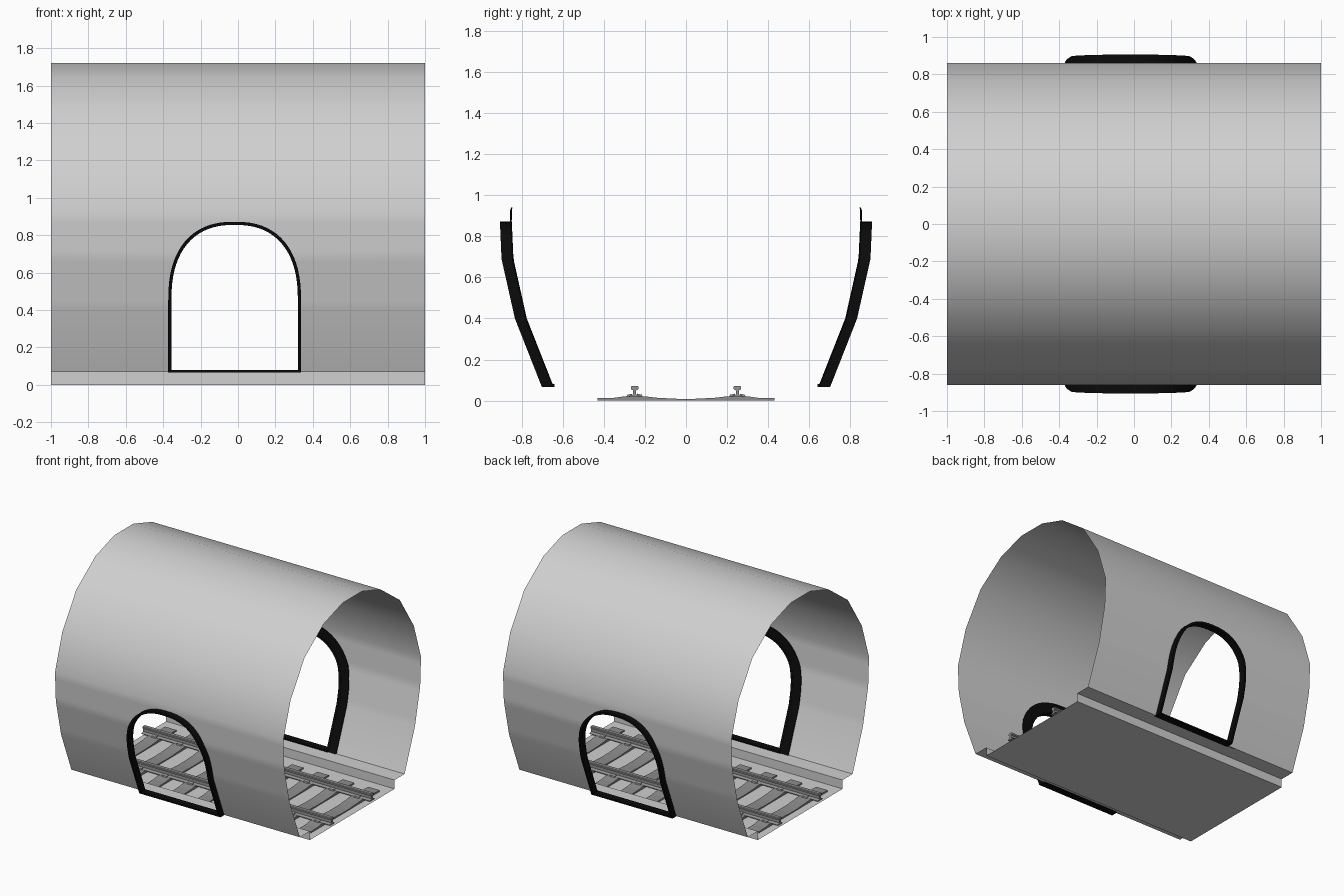
import bpy, bmesh, math

if "Cube" in bpy.data.objects:
    bpy.data.objects.remove(bpy.data.objects["Cube"], do_unlink=True)


def material(name, value):
    m = bpy.data.materials.new(name)
    m.use_nodes = True
    color = (value, value, value, 1)
    m.diffuse_color = color
    bsdf = next(n for n in m.node_tree.nodes if n.type == 'BSDF_PRINCIPLED')
    bsdf.inputs["Base Color"].default_value = color
    return m


SHELL = material("light grey", 0.63)
STEEL = material("steel grey", 0.29)
CONCRETE = material("sleeper grey", 0.27)
BLACK = material("black", 0.003)

# Half cross-section of the tunnel lining, (y, z) from floor to crown
PROFILE = [(0.655, 0.07), (0.785, 0.40), (0.85, 0.69), (0.86, 0.92),
           (0.77, 1.20), (0.595, 1.47), (0.355, 1.645), (0.12, 1.72)]
CX, SPRING, HALF_W, RISE, POWER = -0.018, 0.45, 0.338, 0.405, 2.4
BASE = PROFILE[0][1]


def wall_y(z):
    for (y0, z0), (y1, z1) in zip(PROFILE, PROFILE[1:]):
        if z <= z1:
            return y0 + (y1 - y0) * (z - z0) / (z1 - z0)
    return PROFILE[-1][0]


def half_arch(margin, steps=18):
    """Half outline of the doorway as (half width, z), sill to crown."""
    w, h = HALF_W + margin, RISE + margin
    pts = [(w, BASE), (w, PROFILE[1][1])]
    for i in range(steps + 1):
        t = math.pi / 2 * i / steps
        pts.append((w * max(0, math.cos(t)) ** (2 / POWER),
                    SPRING + h * math.sin(t) ** (2 / POWER)))
    return pts


def finish(bm, name, mat, smooth=None):
    bmesh.ops.remove_doubles(bm, verts=bm.verts[:], dist=1e-5)
    bmesh.ops.dissolve_degenerate(bm, edges=bm.edges[:], dist=1e-5)
    bmesh.ops.recalc_face_normals(bm, faces=bm.faces[:])
    mesh = bpy.data.meshes.new(name)
    bm.to_mesh(mesh)
    bm.free()
    mesh.materials.append(mat)
    ob = bpy.data.objects.new(name, mesh)
    bpy.context.collection.objects.link(ob)
    if smooth:
        bpy.ops.object.select_all(action='DESELECT')
        ob.select_set(True)
        bpy.context.view_layer.objects.active = ob
        bpy.ops.object.shade_smooth_by_angle(angle=math.radians(smooth))
    return ob


def quad(bm, *pts):
    bm.faces.new([bm.verts.new(p) for p in pts])


def extrude(bm, profile, x0, x1, closed=True):
    """Extrude a (y, z) profile along x."""
    a = [bm.verts.new((x0, y, z)) for y, z in profile]
    b = [bm.verts.new((x1, y, z)) for y, z in profile]
    n = len(profile)
    for i in range(n if closed else n - 1):
        j = (i + 1) % n
        bm.faces.new((a[i], a[j], b[j], b[i]))
    if closed:
        bm.faces.new(a)
        bm.faces.new(b[::-1])


# Tunnel lining: side walls built in rows around the doorways, plain crown
bm = bmesh.new()
rows = half_arch(0.01)
rows.append((0, PROFILE[3][1]))
for s in (-1, 1):
    for (w0, z0), (w1, z1) in zip(rows, rows[1:]):
        y0, y1 = s * wall_y(z0), s * wall_y(z1)
        for d in (-1, 1):
            quad(bm, (CX + d * w0, y0, z0), (d, y0, z0), (d, y1, z1), (CX + d * w1, y1, z1))
crown = PROFILE[3:] + [(-y, z) for y, z in reversed(PROFILE[3:])]
for x0, x1 in ((-1, CX), (CX, 1)):
    extrude(bm, crown, x0, x1, closed=False)
finish(bm, "tunnel_lining", SHELL, smooth=30)

# Floor trough with side ledges
bm = bmesh.new()
trough = [(0.655, BASE), (0.53, BASE), (0.53, 0)]
extrude(bm, trough + [(-y, z) for y, z in reversed(trough)], -1, 1, closed=False)
finish(bm, "floor", SHELL)


def arch_ring(name, m_in, m_out, off_in, off_out, side):
    """Arched ring following the wall, offset outward from off_in to off_out."""
    bm = bmesh.new()
    loops = []
    for m in (m_in, m_out):
        half = half_arch(m)
        path = [(CX + w, z) for w, z in half] + [(CX - w, z) for w, z in half[-2::-1]]
        for off in (off_in, off_out):
            loops.append([bm.verts.new((x, side * (wall_y(z) + off), z)) for x, z in path])
    section = [loops[0], loops[1], loops[3], loops[2]]
    for i in range(len(section[0]) - 1):
        for k in range(4):
            p, q = section[k], section[(k + 1) % 4]
            bm.faces.new((p[i], p[i + 1], q[i + 1], q[i]))
    for i in (0, -1):
        bm.faces.new([loop[i] for loop in section])
    return finish(bm, name, BLACK, smooth=30)


# Doorway frames: projecting collar, flange on the inner wall, sill
for side, label in ((-1, "front"), (1, "back")):
    arch_ring(label + "_door_collar", 0, 0.017, -0.01, 0.048, side)
    arch_ring(label + "_door_flange", 0.005, 0.085, -0.008, -0.002, side)
    bm = bmesh.new()
    sill = [(0.64, BASE - 0.003), (0.70, BASE - 0.003), (0.70, BASE + 0.01), (0.64, BASE + 0.01)]
    extrude(bm, [(side * y, z) for y, z in sill], CX - HALF_W - 0.017, CX + HALF_W + 0.017)
    finish(bm, label + "_door_sill", BLACK)

# Sleepers: thicker under the rails, with rail clips
half_top = [(0.43, 0.012), (0.35, 0.014), (0.30, 0.021), (0.20, 0.021), (0.14, 0.014), (0.04, 0.009)]
sleeper = [(0.43, 0.001)] + half_top + [(-y, z) for y, z in reversed(half_top)] + [(-0.43, 0.001)]
COUNT, SLEEPER_W = 9, 0.1
sleepers, clips = bmesh.new(), bmesh.new()
for i in range(COUNT):
    x = (i - (COUNT - 1) / 2) * 2 / COUNT
    extrude(sleepers, sleeper, x - SLEEPER_W / 2, x + SLEEPER_W / 2)
    for s in (-1, 1):
        for d in (-1, 1):
            wedge = [(0.012, 0.02), (0.04, 0.02), (0.035, 0.029), (0.012, 0.034)]
            extrude(clips, [(s * 0.25 + d * y, z) for y, z in wedge], x - 0.02, x + 0.02)
finish(sleepers, "sleepers", CONCRETE)
finish(clips, "rail_clips", STEEL)

# Rails: foot, web and head
half_rail = [(0.028, 0.017), (0.028, 0.022), (0.007, 0.03), (0.007, 0.05),
             (0.018, 0.056), (0.018, 0.068), (0.013, 0.072)]
rail = half_rail + [(-y, z) for y, z in reversed(half_rail)]
for s, label in ((-1, "front"), (1, "back")):
    bm = bmesh.new()
    extrude(bm, [(s * 0.25 + y, z) for y, z in rail], -1, 1)
    finish(bm, label + "_rail", STEEL)
